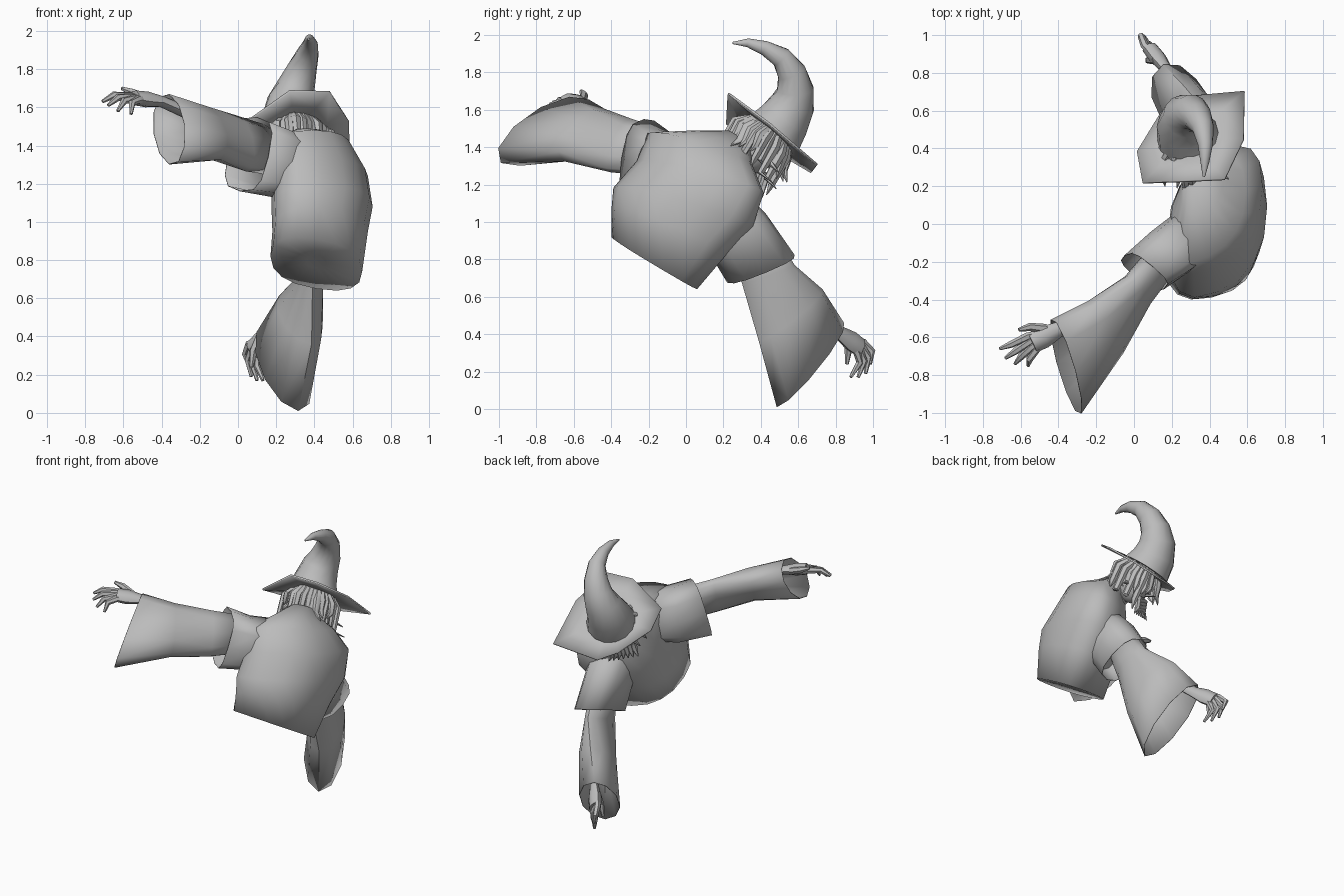
import bpy, bmesh, math, random
from mathutils import Vector as V

old = bpy.data.objects.get("Cube")
if old:
    bpy.data.objects.remove(old)
random.seed(4)

grey = bpy.data.materials.new("stone grey")
grey.use_nodes = True
COL = (0.5, 0.5, 0.5, 1)
grey.diffuse_color = COL
grey.node_tree.nodes["Principled BSDF"].inputs["Base Color"].default_value = COL


def finish(name, bm, angle=50, thick=0):
    bmesh.ops.recalc_face_normals(bm, faces=bm.faces)
    me = bpy.data.meshes.new(name)
    bm.to_mesh(me)
    bm.free()
    me.materials.append(grey)
    ob = bpy.data.objects.new(name, me)
    bpy.context.collection.objects.link(ob)
    bpy.ops.object.select_all(action='DESELECT')
    ob.select_set(True)
    bpy.context.view_layer.objects.active = ob
    bpy.ops.object.shade_smooth_by_angle(angle=math.radians(angle))
    if thick:
        mod = ob.modifiers.new("thickness", 'SOLIDIFY')
        mod.thickness = thick
    return ob


def skin(bm, rings, caps=False):
    rows = [[bm.verts.new(p) for p in r] for r in rings]
    n = len(rows[0])
    for a, b in zip(rows, rows[1:]):
        for i in range(n):
            j = (i + 1) % n
            bm.faces.new((a[i], a[j], b[j], b[i]))
    if caps:
        bm.faces.new(rows[0])
        bm.faces.new(rows[-1])


def ellipse(c, u, w, n, power=1.0):
    """Ring of points; a power below 1 makes it boxier."""
    c, u, w = V(c), V(u), V(w)

    def soft(t):
        return math.copysign(abs(t) ** power, t)
    return [c + u * soft(math.cos(math.tau * i / n)) + w * soft(math.sin(math.tau * i / n)) for i in range(n)]


def cloth(name, sections, n=12, power=1.0):
    """Open shell through sections (centre, axis, axis)."""
    bm = bmesh.new()
    skin(bm, [ellipse(c, u, w, n, power) for c, u, w in sections])
    return finish(name, bm, 60, 0.004)


def tube(bm, pts, radii, n=6, flat=1.0, side=(1, 0, 0)):
    """Closed tapered tube along a path."""
    pts = [V(p) for p in pts]
    rings = []
    for i, p in enumerate(pts):
        t = (pts[min(i + 1, len(pts) - 1)] - pts[max(i - 1, 0)]).normalized()
        u = V(side)
        u = (u - t * u.dot(t)).normalized()
        rings.append(ellipse(p, u * radii[i], t.cross(u) * radii[i] * flat, n))
    skin(bm, rings, True)


# Cape, from the closed underside up to the neck
cape = [
    ((.41, -.16, .79), (.05, 0, 0), (0, -.05, .03)),
    ((.41, -.17, .78), (.24, .05, -.04), (0, -.22, .13)),
    ((.43, -.09, .95), (.25, .08, 0), (0, -.29, .13)),
    ((.44, -.015, 1.08), (.265, .11, 0), (0, -.345, .11)),
    ((.43, .075, 1.24), (.25, .13, 0), (0, -.3, .09)),
    ((.39, .075, 1.39), (.2, .1, 0), (0, -.25, .09)),
    ((.36, .2, 1.42), (.11, .04, 0), (0, -.14, .07)),
    ((.34, .28, 1.44), (.07, .02, 0), (0, -.06, .05))]
bm = bmesh.new()
skin(bm, [ellipse(c, u, w, 16, .82) for c, u, w in cape], True)
finish("cape", bm, 120)

# Short cape sleeves
cloth("raised_short_sleeve", [
    ((.33, -.04, 1.3), (0, 0, .16), (.11, -.1, 0)),
    ((.2, -.14, 1.31), (.02, 0, .18), (.11, -.1, 0)),
    ((.055, -.255, 1.355), (.045, .03, .195), (.105, -.09, -.015))], 12, .65)
cloth("lowered_short_sleeve", [
    ((.45, .14, 1.12), (0, .14, .08), (.14, 0, 0)),
    ((.43, .27, .95), (0, .16, .09), (.14, 0, 0)),
    ((.42, .4, .75), (0, .18, .075), (.13, .03, -.02))], 12, .8)

# Long flared sleeves
cloth("raised_long_sleeve", [
    ((.14, -.2, 1.38), (0, .03, .13), (.065, -.065, 0)),
    ((.02, -.35, 1.41), (-.02, .05, .145), (.065, -.06, -.01)),
    ((-.15, -.545, 1.465), (-.06, .11, .14), (.08, -.08, .04)),
    ((-.36, -.755, 1.485), (-.05, .235, .17), (.07, -.1, .08))], 10)
cloth("lowered_long_sleeve", [
    ((.41, .37, .88), (0, .12, .04), (.07, 0, 0)),
    ((.39, .44, .72), (0, .14, .05), (.06, .02, 0)),
    ((.325, .56, .5), (-.06, .17, .14), (.105, .05, 0)),
    ((.235, .665, .235), (-.08, .18, .225), (.125, .05, -.01))], 10)


# Hands: wrist, palm, four fingers and a thumb
def hand(name, arm, palm_end, side, tips, thumb, bulge):
    bm = bmesh.new()
    a, b, side, bulge = V(arm[-1]), V(palm_end), V(side).normalized(), V(bulge)
    tube(bm, list(arm) + [a.lerp(b, .55), b], [.05] * (len(arm) - 1) + [.042, .06, .056], 8, .7, side)
    for k, tip in enumerate(tips):
        root = b + side * (.042 - .028 * k)
        mid = root.lerp(V(tip), .5) + bulge
        tube(bm, [root.lerp(a, .2), root, mid, tip], [.019, .022, .019, .009], 6, 1, side)
    root = a.lerp(b, .35) + side * .035
    tube(bm, [root, root.lerp(V(thumb), .55) + side * .015, thumb], [.026, .022, .01], 6, 1, side)
    finish(name, bm)


hand("raised_hand", [(-.15, -.45, 1.52), (-.4, -.56, 1.63)], (-.54, -.63, 1.65), (-.5, .85, .2),
     [(-.71, -.66, 1.63), (-.68, -.71, 1.61), (-.63, -.74, 1.58), (-.56, -.75, 1.565)],
     (-.61, -.56, 1.7), (-.015, -.01, .02))
hand("lowered_hand", [(.3, .6, .62), (.17, .82, .41)], (.085, .93, .33), (-.6, .3, .6),
     [(.06, .985, .24), (.07, .96, .19), (.1, .92, .17), (.13, .88, .17)],
     (.07, .86, .24), (-.02, .03, .01))

# Hat crown, curling to a point
bm = bmesh.new()
tube(bm, [(.285, .465, 1.465), (.265, .52, 1.54), (.275, .57, 1.63), (.305, .585, 1.71), (.335, .565, 1.8),
          (.365, .51, 1.88), (.378, .42, 1.93), (.375, .33, 1.958), (.37, .25, 1.957)],
     [.165, .145, .122, .1, .079, .058, .04, .024, .006], 14)
finish("hat_crown", bm)

# Drooping hat brim, rising where it meets the crown
outer = [V(p) for p in [(.045, .22, 1.53), (.27, .23, 1.69), (.48, .24, 1.685), (.58, .45, 1.53),
                        (.585, .705, 1.31), (.25, .675, 1.27), (.14, .59, 1.32), (.015, .385, 1.44)]]
centre = V((.295, .46, 1.49))
bm = bmesh.new()
skin(bm, [outer, [p.lerp(centre, .4) for p in outer], [p.lerp(centre, .9) for p in outer]])
finish("hat_brim", bm, 50, 0.012)

# Head, tilted forward, with neck and nose
axis = V((-.1, .6, .78)).normalized()
face = V((-.5, .7, 0))
face = (face - axis * face.dot(axis)).normalized()
across = axis.cross(face)
core = centre - axis * .12
bm = bmesh.new()
bmesh.ops.create_uvsphere(bm, u_segments=16, v_segments=10, radius=.115)
for v in bm.verts:
    v.co = core + across * v.co.x * .9 + face * v.co.y + axis * v.co.z * 1.3
tube(bm, [core, (.35, .25, 1.32)], [.06, .07], 8)
tube(bm, [core + face * .1 + axis * .03, core + face * .15 - axis * .03, core + face * .1 - axis * .05],
     [.012, .022, .012], 6)
finish("head", bm)

# Hair locks flicking outward round the sides and back, then a short beard
bm = bmesh.new()
COUNT = 26
for i in range(COUNT):
    a = math.radians(40 + 280 * i / (COUNT - 1))
    out = face * math.cos(a) + across * math.sin(a)
    r = random.uniform(.92, 1.2)
    drop = random.uniform(.08, .2)
    start = centre + out * .125 - axis * .01
    mid = core + out * .16 * r + axis * .04
    low = core + out * .165 * r - axis * (drop - .1) + V((0, 0, -.03))
    end = low + V((random.uniform(-.05, .05), random.uniform(-.05, .05), -.04)) + out * .03
    tube(bm, [start, mid, low, end], [.022, .028, .022, .003], 6, .8, across if abs(math.cos(a)) > .7 else face)
for i in range(-3, 4):
    root = core + face * .09 + across * i * .026 - axis * .08
    low = root + face * .02 - axis * .06 + V((0, 0, -.02))
    tube(bm, [root, low, low + V((-.01 * i, 0, -.05))], [.024, .022, .003], 6, .8, across)
finish("hair_and_beard", bm)
